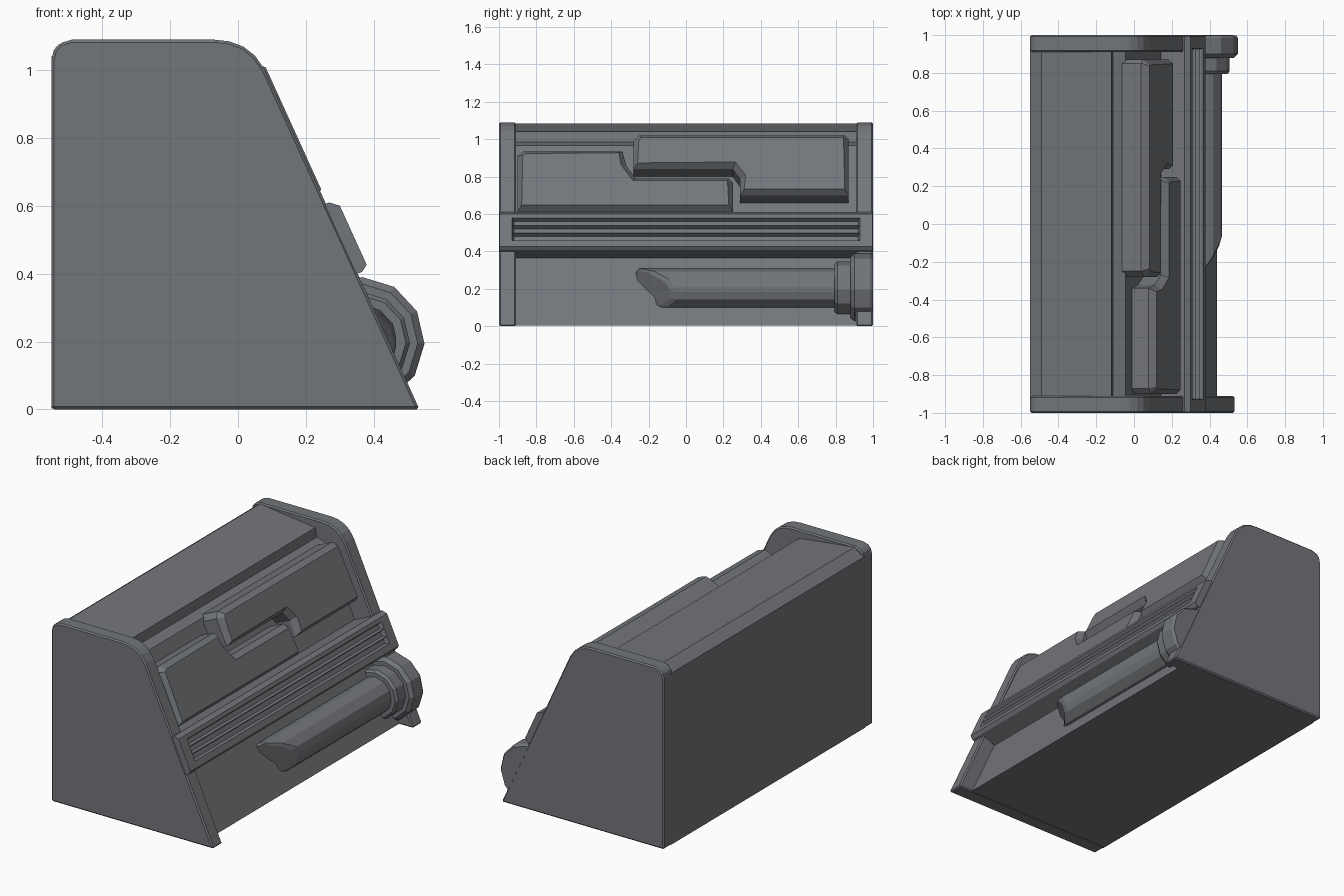
import bpy
import bmesh
from math import cos, sin, radians

cube = bpy.data.objects.get("Cube")
if cube:
    bpy.data.objects.remove(cube)

# One grey for the whole model
grey = bpy.data.materials.new("slate_grey")
grey.use_nodes = True
color = (0.17, 0.18, 0.195, 1)
grey.diffuse_color = color
grey.node_tree.nodes["Principled BSDF"].inputs["Base Color"].default_value = color


def finish(name, bm, bevel=0):
    bmesh.ops.recalc_face_normals(bm, faces=bm.faces)
    mesh = bpy.data.meshes.new(name)
    bm.to_mesh(mesh)
    bm.free()
    mesh.materials.append(grey)
    obj = bpy.data.objects.new(name, mesh)
    bpy.context.collection.objects.link(obj)
    if bevel:
        mod = obj.modifiers.new("edge_bevel", "BEVEL")
        mod.width = bevel
        mod.segments = 1
        mod.limit_method = "ANGLE"
    return obj


def slope(z, n):
    """Point (x, z) at height z on the sloping front, moved out by n."""
    return 0.535 - 0.455 * z + 0.91 * n, z + 0.414 * n


def loft(rings):
    """Skin rings of 3D points and cap both ends; also return side faces."""
    bm = bmesh.new()
    rows = [[bm.verts.new(p) for p in ring] for ring in rings]
    sides = []
    for a, b in zip(rows, rows[1:]):
        k = len(a)
        sides.append([bm.faces.new((a[i], a[(i + 1) % k], b[(i + 1) % k], b[i]))
                      for i in range(k)])
    bm.faces.new(rows[0])
    bm.faces.new(rows[-1])
    return bm, sides


def prism(profile, y_values):
    return loft([[(x, y, z) for x, z in profile] for y in y_values])


# End plates with rounded top corners
plate = [(-0.55, 0), (0.535, 0), (0.08, 1.0), (0.05, 1.043), (0.015, 1.07),
         (-0.025, 1.085), (-0.07, 1.09), (-0.49, 1.09), (-0.525, 1.08),
         (-0.543, 1.06), (-0.55, 1.03)]
for name, side in (("front_end_plate", -1), ("rear_end_plate", 1)):
    bm, _ = prism(plate, (side * 0.91, side))
    finish(name, bm, 0.008)

# Main body, recessed between the plates
body = [(-0.55, 0.003), (0.44, 0.003), slope(0.4, -0.087), slope(0.6, -0.127),
        slope(1.02, -0.127), (-0.11, 0.985), (-0.12, 1.04), (-0.49, 1.085),
        (-0.55, 1.04)]
bm, _ = prism(body, (-0.93, 0.93))
finish("body", bm)


# Raised interlocking panels on the upper slope
def panel(name, outline):
    rings = []
    for n in (-0.15, -0.03):
        ring = []
        for y, z in outline:
            x, h = slope(z + 0.012, n)
            ring.append((x, y, h))
        rings.append(ring)
    bm, _ = loft(rings)
    bmesh.ops.recalc_face_normals(bm, faces=bm.faces)
    bm.faces.ensure_lookup_table()
    bmesh.ops.inset_region(bm, faces=[bm.faces[-1]], thickness=0.03, depth=0.035)
    finish(name, bm)


panel("upper_panel", [(-0.28, 0.84), (-0.28, 0.99), (-0.25, 1.02), (0.85, 1.02),
                      (0.87, 1.0), (0.87, 0.7), (0.29, 0.7), (0.29, 0.785),
                      (0.25, 0.84)])
panel("lower_panel", [(-0.9, 0.615), (-0.9, 0.91), (-0.87, 0.935), (-0.34, 0.935),
                      (-0.32, 0.86), (-0.27, 0.79), (0.23, 0.79), (0.25, 0.77),
                      (0.25, 0.615)])

# Cross rail with three long tapered grooves
steps = [0.565, 0.525, 0.485, 0.445]
rail = [slope(0.4, -0.1), slope(0.4, 0.015), slope(0.412, 0.035)]
rail += [slope(z, 0.035) for z in reversed(steps)]
rail += [slope(0.586, 0.035), slope(0.606, 0.01), slope(0.606, -0.15)]
bm, sides = prism(rail, (-0.996, -0.93, 0.93, 0.996))
bmesh.ops.recalc_face_normals(bm, faces=bm.faces)
bmesh.ops.inset_individual(bm, faces=sides[1][3:6], thickness=0.013, depth=-0.025)
finish("grooved_rail", bm)


# Twelve-sided canister lying along the lower slope
def ring(radius, y_rule):
    points = []
    for i in range(12):
        a = radians(30 * i - 2)
        x, z = 0.36 + radius * cos(a), 0.2 + radius * sin(a)
        points.append((x, y_rule(x, z), z))
    return points


def flat(y):
    return lambda x, z: y


def slanted_tip(x, z):
    height = 0.91 * (x - 0.36) + 0.25 * (0.2 - z)
    return -0.24 + max(-0.03, 1.7 * height)


bm, _ = loft([ring(0.11, slanted_tip), ring(0.11, flat(0.83))])
finish("canister_tube", bm, 0.015)
bm, _ = loft([ring(0.135, flat(0.795)), ring(0.147, flat(0.81)), ring(0.147, flat(0.9))])
finish("canister_collar", bm)
bm, _ = loft([ring(0.17, flat(0.88)), ring(0.19, flat(0.9)),
              ring(0.19, flat(0.985)), ring(0.18, flat(0.999))])
finish("canister_cap", bm)
